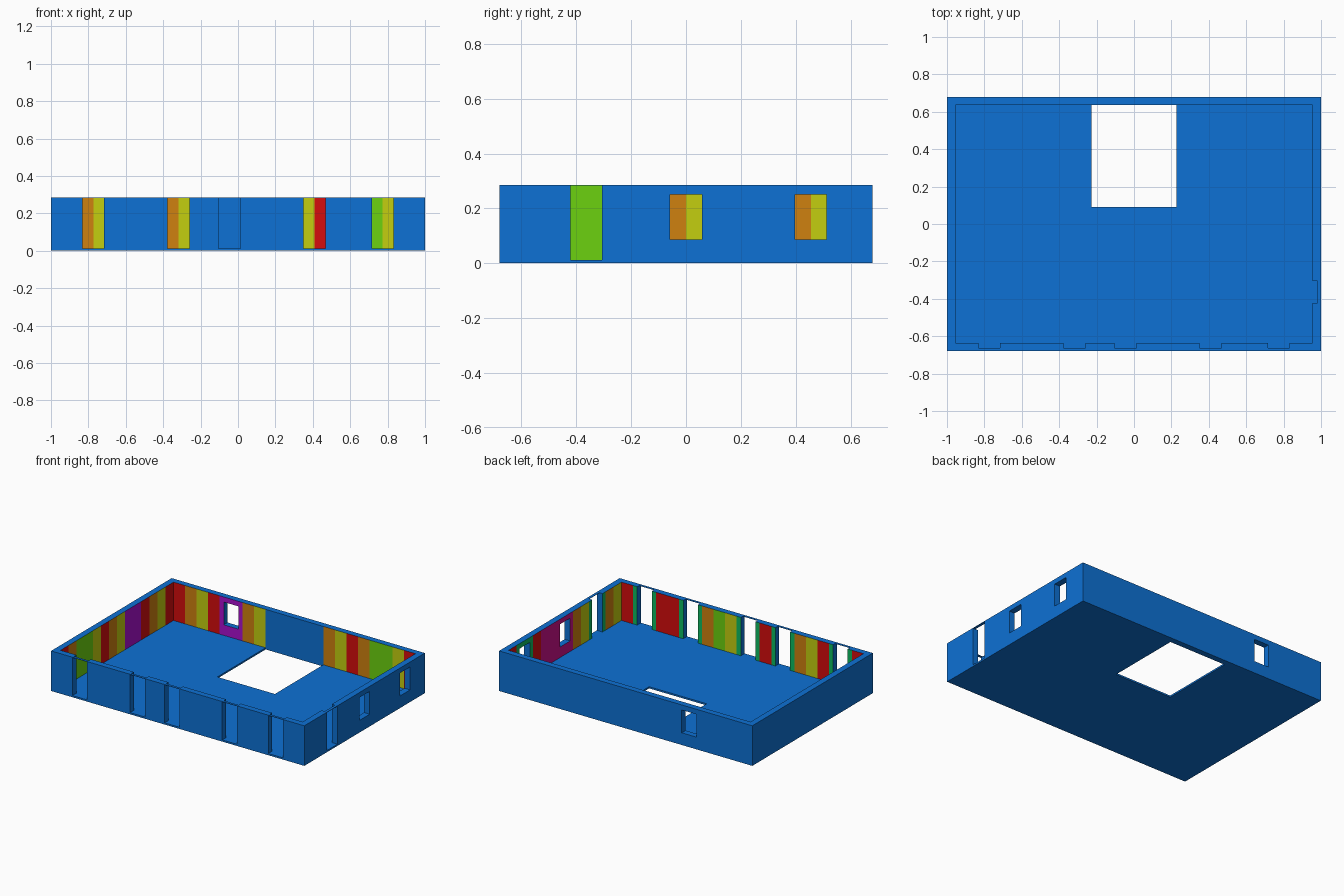
import bpy, bmesh
from mathutils import Vector

if "Cube" in bpy.data.objects:
    bpy.data.objects.remove(bpy.data.objects["Cube"], do_unlink=True)

P = 0.091                      # width of one wall panel
NX, NY = 21, 14                # panels along the long and short walls
IX, IY = NX * P / 2, NY * P / 2
OX, OY, H = 1.0, 0.68, 0.286
FLOOR, LINTEL = 0.012, 0.283
HALF = 0.058                   # half width of doors and windows
RECESS = 0.025

COLOURS = {
    "blue": (0.004, 0.165, 0.66),
    "red": (0.66, 0.004, 0.004),
    "orange": (0.62, 0.22, 0.005),
    "yellow": (0.55, 0.62, 0.005),
    "green": (0.15, 0.64, 0.005),
    "frame green": (0.004, 0.5, 0.12),
    "purple": (0.4, 0.005, 0.62),
    "magenta": (0.6, 0.005, 0.25),
}
NAMES = list(COLOURS)
CODES = dict(zip("BROYGFPM", range(len(NAMES))))

# One letter per panel, running towards +x or +y
WALLS = {
    "back": "ROYRPPOYBBBBBOYROGGYR",
    "front": "RFFRYOFFRFFYGOFFRRFFR",
    "right": "YOFFYOMMMMRFFR",
    "left": "ROGGYROYPPROYR",
}


def make_material(name, rgb):
    mat = bpy.data.materials.new(name)
    mat.use_nodes = True
    mat.diffuse_color = (*rgb, 1)
    bsdf = mat.node_tree.nodes["Principled BSDF"]
    bsdf.inputs["Base Color"].default_value = (*rgb, 1)
    bsdf.inputs["Roughness"].default_value = 0.7
    return mat


def box(name, lo, hi):
    bm = bmesh.new()
    bmesh.ops.create_cube(bm, size=1)
    lo, hi = Vector(lo), Vector(hi)
    for v in bm.verts:
        v.co = (lo + hi) / 2 + v.co * (hi - lo)
    mesh = bpy.data.meshes.new(name)
    bm.to_mesh(mesh)
    bm.free()
    ob = bpy.data.objects.new(name, mesh)
    bpy.context.collection.objects.link(ob)
    return ob


def cut(target, lo, hi):
    cutter = box("cutter", lo, hi)
    cutter.hide_render = True
    mod = target.modifiers.new("cut", 'BOOLEAN')
    mod.operation, mod.solver, mod.object = 'DIFFERENCE', 'EXACT', cutter
    bpy.context.view_layer.update()
    dg = bpy.context.evaluated_depsgraph_get()
    mesh = bpy.data.meshes.new_from_object(target.evaluated_get(dg))
    target.modifiers.clear()
    target.data = mesh
    bpy.data.objects.remove(cutter, do_unlink=True)


# Open-topped shell with the stair opening in the floor
house = box("house_shell", (-OX, -OY, 0), (OX, OY, H))
cut(house, (-IX, -IY, FLOOR), (IX, IY, H + 0.1))
cut(house, (-2.5 * P, 0.091, -0.1), (2.5 * P, IY, FLOOR + 0.05))

# Front doors: thin lintel outside, recess open to the top inside
for k in (2, 7, 10, 15, 19):
    x = -IX + k * P
    cut(house, (x - HALF, -OY - 0.1, FLOOR), (x + HALF, -IY + 0.05, LINTEL))
    cut(house, (x - HALF, -IY - RECESS, FLOOR), (x + HALF, -IY + 0.05, H + 0.1))

# Side door
y = -IY + 3 * P
cut(house, (IX - 0.05, y - HALF, FLOOR), (OX + 0.1, y + HALF, LINTEL))
cut(house, (IX - 0.05, y - HALF, FLOOR), (IX + RECESS, y + HALF, H + 0.1))

# Windows
for k in (7, 12):
    y = -IY + k * P
    cut(house, (IX - 0.05, y - HALF, 0.087), (OX + 0.1, y + HALF, 0.25))
x = -IX + 5 * P
cut(house, (x - HALF, IY - 0.05, 0.087), (x + HALF, OY + 0.1, 0.25))

# Coloured panels: split the inner wall faces and colour them by position
house.data.materials.clear()
for name, rgb in COLOURS.items():
    house.data.materials.append(make_material(name, rgb))

bm = bmesh.new()
bm.from_mesh(house.data)
for f in bm.faces:
    f.material_index = 0


def wall_faces(axis, pos):
    return [f for f in bm.faces if abs(f.normal[axis]) > 0.9
            and all(abs(v.co[axis] - pos) < 1e-4 for v in f.verts)
            and f.calc_center_median().z > FLOOR]


for name, axis, pos in (("back", 1, IY), ("front", 1, -IY),
                        ("right", 0, IX), ("left", 0, -IX)):
    codes = WALLS[name]
    along, start = 1 - axis, -len(codes) * P / 2
    bmesh.ops.triangulate(bm, faces=wall_faces(axis, pos))
    normal = Vector((0, 0, 0))
    normal[along] = 1
    for k in range(1, len(codes)):
        faces = wall_faces(axis, pos)
        edges = {e for f in faces for e in f.edges}
        verts = {v for f in faces for v in f.verts}
        bmesh.ops.bisect_plane(bm, geom=faces + list(edges) + list(verts), dist=1e-5,
                               plane_co=normal * (start + k * P), plane_no=normal)
    for f in wall_faces(axis, pos):
        k = int((f.calc_center_median()[along] - start) / P)
        f.material_index = CODES[codes[max(0, min(k, len(codes) - 1))]]

bm.to_mesh(house.data)
bm.free()
